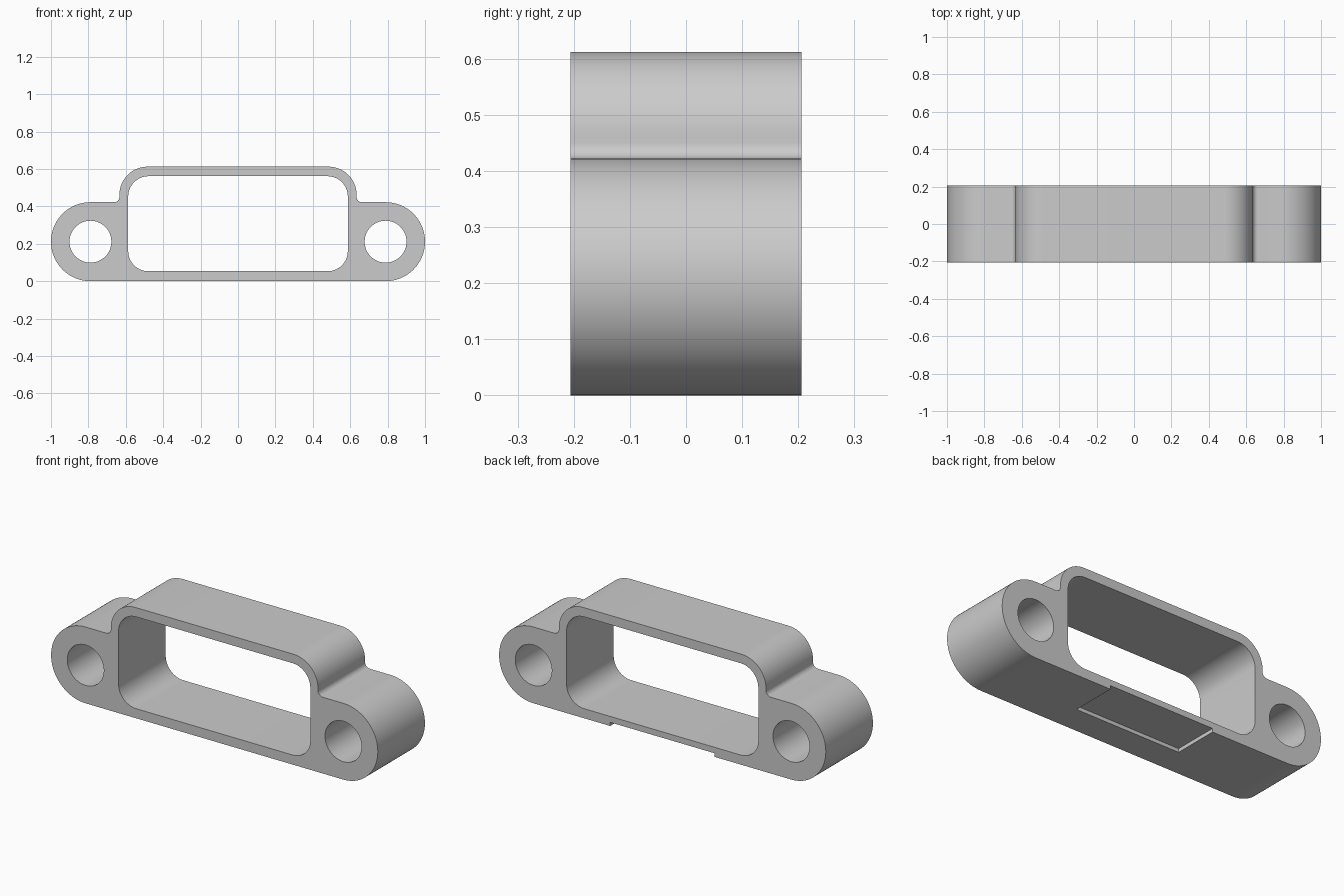
import bpy
import bmesh
from math import sin, cos, radians

if "Cube" in bpy.data.objects:
    bpy.data.objects.remove(bpy.data.objects["Cube"], do_unlink=True)

HALF_DEPTH = 0.206
EAR_X, EAR_R = 0.789, 0.211
EAR_TOP = 2 * EAR_R

grey = bpy.data.materials.new("plain grey")
grey.use_nodes = True
colour = (0.6, 0.6, 0.6, 1)
grey.diffuse_color = colour
grey.node_tree.nodes["Principled BSDF"].inputs["Base Color"].default_value = colour


def arc(cx, cz, r, start, end, steps):
    """Points along a circular arc, angles in degrees."""
    angles = [radians(start + (end - start) * i / steps) for i in range(steps + 1)]
    return [(cx + r * cos(a), cz + r * sin(a)) for a in angles]


# Outer outline: ear, small fillet, then rounded shoulder, mirrored to the left
WALL_X, TOP, SHOULDER, FILLET = 0.634, 0.612, 0.15, 0.028
right_half = (
    arc(EAR_X, EAR_R, EAR_R, -90, 90, 40)
    + arc(WALL_X + FILLET, EAR_TOP + FILLET, FILLET, 270, 180, 8)
    + arc(WALL_X - SHOULDER, TOP - SHOULDER, SHOULDER, 0, 90, 20)
)
outline = right_half + [(-x, z) for x, z in reversed(right_half)]

# Rounded rectangular window
WIN_X, WIN_LOW, WIN_HIGH, WIN_R = 0.587, 0.053, 0.561, 0.108
window = []
for sx, cz, start in ((1, WIN_HIGH - WIN_R, 0), (-1, WIN_HIGH - WIN_R, 90),
                      (-1, WIN_LOW + WIN_R, 180), (1, WIN_LOW + WIN_R, 270)):
    window += arc(sx * (WIN_X - WIN_R), cz, WIN_R, start, start + 90, 14)

# Round bolt holes
holes = [arc(side * EAR_X, EAR_R, 0.112, 0, 360, 48)[:-1] for side in (-1, 1)]

# Fill the profile and extrude it from front to back
bm = bmesh.new()
edges = []
for loop in [outline, window] + holes:
    verts = [bm.verts.new((x, -HALF_DEPTH, z)) for x, z in loop]
    edges += [bm.edges.new((v, verts[(i + 1) % len(verts)])) for i, v in enumerate(verts)]
bmesh.ops.triangle_fill(bm, edges=edges, use_beauty=True, use_dissolve=False)
result = bmesh.ops.extrude_face_region(bm, geom=bm.faces[:], use_keep_orig=True)
moved = [g for g in result["geom"] if isinstance(g, bmesh.types.BMVert)]
bmesh.ops.translate(bm, verts=moved, vec=(0, 2 * HALF_DEPTH, 0))
bmesh.ops.recalc_face_normals(bm, faces=bm.faces[:])
mesh = bpy.data.meshes.new("bracket_body")
bm.to_mesh(mesh)
bm.free()
mesh.materials.append(grey)
body = bpy.data.objects.new("bracket_body", mesh)
bpy.context.collection.objects.link(body)

# Shallow rectangular recess under the back edge
RECESS_FRONT, RECESS_BACK = -0.048, 0.3
bpy.ops.mesh.primitive_cube_add(size=1, location=(0, (RECESS_FRONT + RECESS_BACK) / 2, 0))
cutter = bpy.context.object
cutter.name = "recess_cutter"
cutter.scale = (0.64, RECESS_BACK - RECESS_FRONT, 0.04)
cutter.hide_render = True
cutter.data.materials.append(grey)
cut = body.modifiers.new("recess", 'BOOLEAN')
cut.operation = 'DIFFERENCE'
cut.solver = 'EXACT'
cut.object = cutter

bpy.ops.object.select_all(action='DESELECT')
body.select_set(True)
bpy.context.view_layer.objects.active = body
bpy.ops.object.modifier_apply(modifier="recess")
bpy.data.objects.remove(cutter, do_unlink=True)
bpy.ops.object.shade_smooth_by_angle(angle=radians(30))
